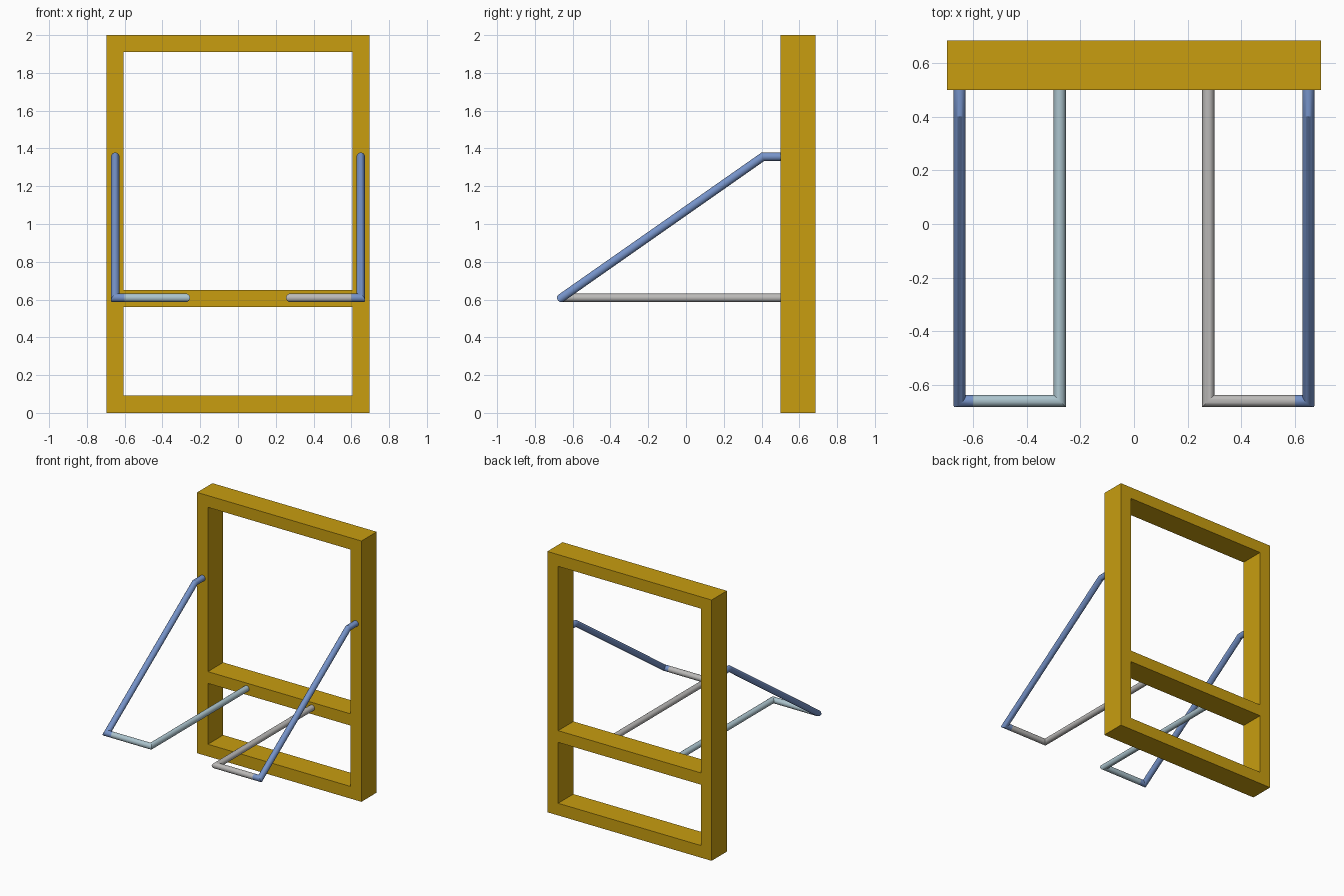
import bpy, bmesh, math
from mathutils import Vector

cube = bpy.data.objects.get("Cube")
if cube:
    bpy.data.objects.remove(cube, do_unlink=True)


def make_material(name, rgb):
    mat = bpy.data.materials.new(name)
    mat.use_nodes = True
    mat.diffuse_color = (*rgb, 1)
    mat.node_tree.nodes["Principled BSDF"].inputs["Base Color"].default_value = (*rgb, 1)
    return mat


ochre = make_material("ochre", (0.58, 0.34, 0.005))
blue = make_material("blue", (0.18, 0.29, 0.58))
pale_teal = make_material("pale teal", (0.41, 0.55, 0.61))
grey = make_material("warm grey", (0.50, 0.49, 0.48))


def finish(bm, name, mat, smooth=False):
    bmesh.ops.recalc_face_normals(bm, faces=bm.faces)
    mesh = bpy.data.meshes.new(name)
    bm.to_mesh(mesh)
    bm.free()
    mesh.materials.append(mat)
    obj = bpy.data.objects.new(name, mesh)
    bpy.context.collection.objects.link(obj)
    if smooth:
        bpy.ops.object.select_all(action="DESELECT")
        obj.select_set(True)
        bpy.context.view_layer.objects.active = obj
        bpy.ops.object.shade_smooth_by_angle(angle=math.radians(30))
    return obj


# Window-like frame: a grid of cells with two openings, extruded to depth
def build_frame(xs, zs, front, back):
    bm = bmesh.new()
    grid = [[bm.verts.new((x, front, z)) for x in xs] for z in zs]
    for r in range(len(zs) - 1):
        for c in range(len(xs) - 1):
            if c == 1 and r % 2 == 1:
                continue
            bm.faces.new((grid[r][c], grid[r][c + 1], grid[r + 1][c + 1], grid[r + 1][c]))
    result = bmesh.ops.extrude_face_region(bm, geom=bm.faces[:], use_keep_orig=True)
    moved = [g for g in result["geom"] if isinstance(g, bmesh.types.BMVert)]
    bmesh.ops.translate(bm, verts=moved, vec=(0, back - front, 0))
    return finish(bm, "frame", ochre)


build_frame((-0.697, -0.605, 0.605, 0.697), (0, 0.093, 0.56, 0.65, 1.91, 2), 0.5, 0.685)


# Round tube with mitred corners along a path
def tube(name, path, mat, radius=0.0225, sides=24):
    pts = [Vector(p) for p in path]
    dirs = [(b - a).normalized() for a, b in zip(pts, pts[1:])]
    u = dirs[0].orthogonal().normalized()
    v = dirs[0].cross(u)
    angles = [math.tau * i / sides for i in range(sides)]
    ring = [pts[0] + radius * (math.cos(a) * u + math.sin(a) * v) for a in angles]
    bm = bmesh.new()
    rings = [[bm.verts.new(p) for p in ring]]
    for i, d in enumerate(dirs):
        following = dirs[i + 1] if i + 1 < len(dirs) else d
        plane = (d + following).normalized()
        ring = [p + d * ((pts[i + 1] - p).dot(plane) / d.dot(plane)) for p in ring]
        rings.append([bm.verts.new(p) for p in ring])
    for a, b in zip(rings, rings[1:]):
        for i in range(sides):
            j = (i + 1) % sides
            bm.faces.new((a[i], a[j], b[j], b[i]))
    bm.faces.new(rings[0])
    bm.faces.new(rings[-1])
    return finish(bm, name, mat, smooth=True)


# Mirrored pair of bent arms: sloping brace, then cross piece and lower rod
wall, nose, low, high = 0.5, -0.66, 0.609, 1.356
for side, s, mat in (("left", 1, grey), ("right", -1, pale_teal)):
    outer, joint, inner = s * 0.65, s * 0.6, s * 0.277
    tube(side + "_brace", [(outer, wall, high), (outer, 0.407, high),
                           (outer, nose, low), (joint, nose, low)], blue)
    tube(side + "_lower_arm", [(joint, nose, low), (inner, nose, low),
                               (inner, wall, low)], mat)
